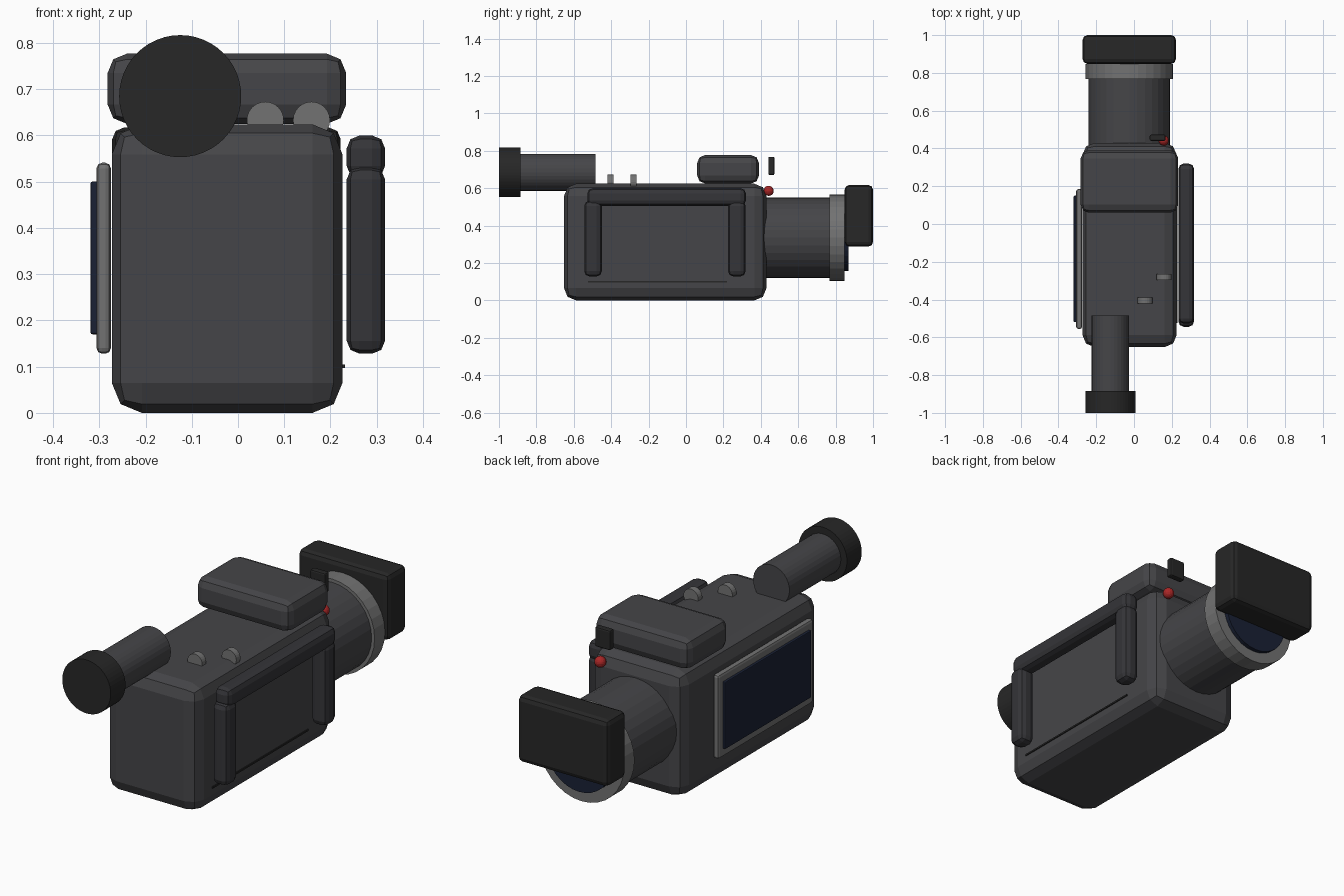
import bpy
from math import pi

if "Cube" in bpy.data.objects:
    bpy.data.objects.remove(bpy.data.objects["Cube"])


def material(name, r, g, b):
    m = bpy.data.materials.new(name)
    m.diffuse_color = (r, g, b, 1)
    m.use_nodes = True
    m.node_tree.nodes["Principled BSDF"].inputs["Base Color"].default_value = m.diffuse_color
    return m


CASE = material("case_grey", 0.06, 0.06, 0.065)
GRIP = material("grip_dark", 0.035, 0.035, 0.04)
RUBBER = material("rubber", 0.02, 0.02, 0.02)
METAL = material("metal", 0.17, 0.17, 0.17)
GLASS = material("glass", 0.01, 0.015, 0.035)
RED = material("red", 0.4, 0.02, 0.02)


def box(name, x, y, z, mat, bevel=0.0):
    """Box from (min, max) ranges with an optional two-step rounded edge."""
    mid = [(r[0] + r[1]) / 2 for r in (x, y, z)]
    bpy.ops.mesh.primitive_cube_add(size=1, location=mid)
    ob = bpy.context.object
    ob.name = name
    ob.scale = [r[1] - r[0] for r in (x, y, z)]
    bpy.ops.object.transform_apply(location=False, rotation=False, scale=True)
    if bevel:
        mod = ob.modifiers.new("bevel", 'BEVEL')
        mod.width = bevel
        mod.segments = 2
    ob.data.materials.append(mat)
    return ob


def tube(name, x, z, y, radius, mat, sides=32):
    """Closed cylinder lying along y."""
    bpy.ops.mesh.primitive_cylinder_add(
        vertices=sides, radius=radius, depth=y[1] - y[0],
        location=(x, (y[0] + y[1]) / 2, z), rotation=(pi / 2, 0, 0))
    ob = bpy.context.object
    ob.name = name
    ob.data.materials.append(mat)
    return ob


# Main body and top housing
box("body", (-0.273, 0.226), (-0.652, 0.43), (0, 0.624), CASE, 0.065)
box("top_housing", (-0.282, 0.234), (0.06, 0.39), (0.625, 0.777), CASE, 0.042)

# Lens at the back end, with ring, glass and hood
tube("lens_barrel", -0.025, 0.335, (0.38, 0.78), 0.216, CASE)
tube("lens_ring", -0.025, 0.335, (0.767, 0.848), 0.232, METAL)
tube("lens_glass", -0.025, 0.335, (0.80, 0.868), 0.178, GLASS)
box("lens_hood", (-0.272, 0.222), (0.848, 1.0), (0.288, 0.617), RUBBER, 0.025)

# Viewfinder
tube("viewfinder_tube", -0.125, 0.685, (-0.89, -0.485), 0.099, CASE)
tube("eyecup", -0.125, 0.685, (-1.0, -0.885), 0.132, RUBBER, 48)

# Top buttons
for i, (x, y) in enumerate([(0.059, -0.404), (0.159, -0.281)]):
    tube(f"button_{i}", x, 0.633, (y - 0.016, y + 0.016), 0.04, METAL, 24)

# Hand grip on the right side
GX = (0.235, 0.318)
box("grip_bar", GX, (-0.527, 0.32), (0.506, 0.60), GRIP, 0.028)
for i, y in enumerate([-0.497, 0.272]):
    box(f"grip_post_{i}", GX, (y - 0.047, y + 0.047), (0.128, 0.533), GRIP, 0.028)
box("side_seam", (0.215, 0.231), (-0.525, 0.22), (0.097, 0.105), RUBBER)

# Fold-out screen on the left side
box("screen_frame", (-0.306, -0.275), (-0.556, 0.185), (0.128, 0.541), METAL, 0.012)
box("screen", (-0.319, -0.295), (-0.52, 0.15), (0.17, 0.50), GLASS, 0.004)

# Recording light and small microphone
bpy.ops.mesh.primitive_uv_sphere_add(segments=16, ring_count=10, radius=0.027,
                                     location=(0.157, 0.442, 0.586))
bpy.context.object.name = "recording_light"
bpy.context.object.data.materials.append(RED)
box("microphone", (0.083, 0.167), (0.44, 0.473), (0.67, 0.768), RUBBER, 0.008)
